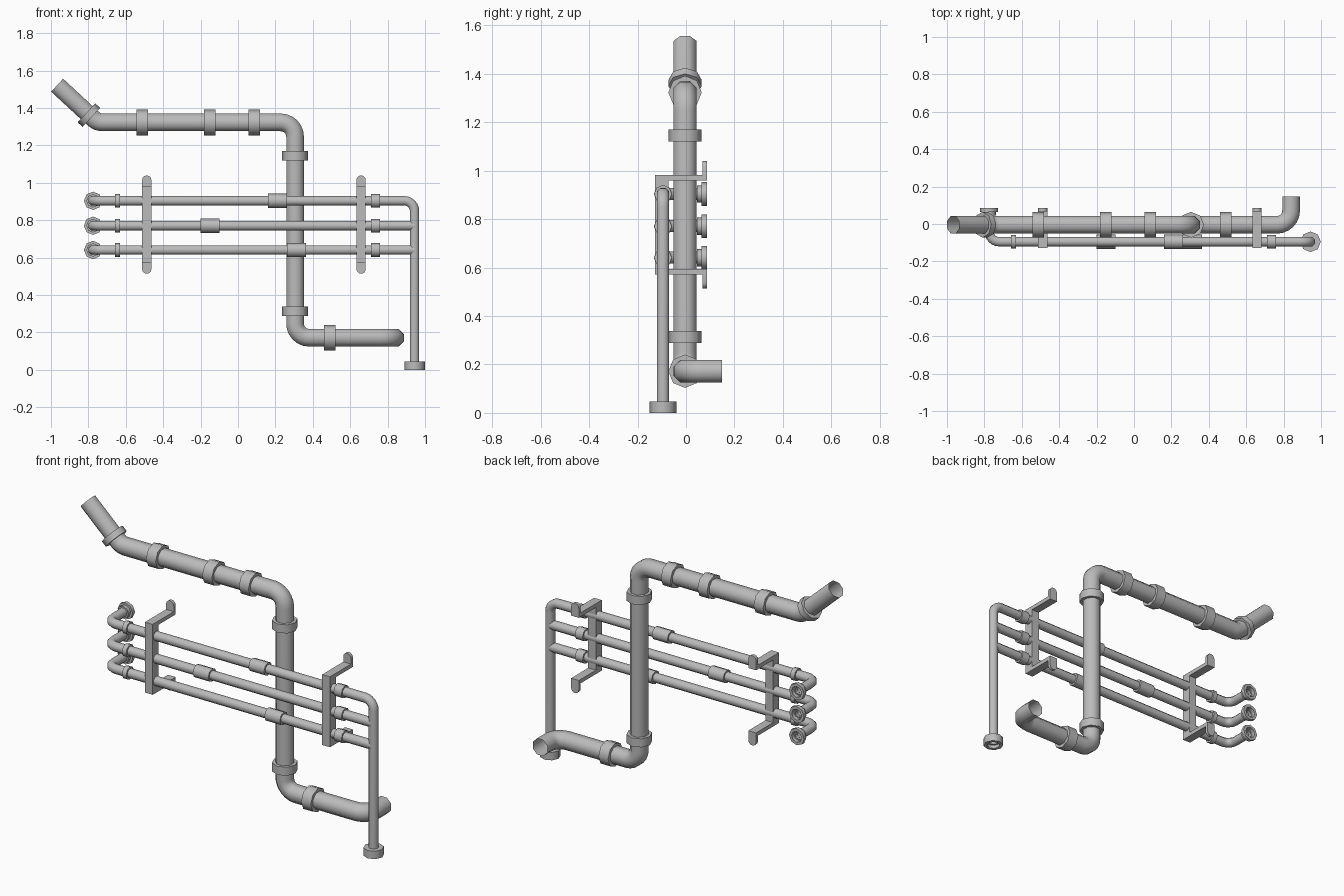
import bpy
import bmesh
import math
from mathutils import Vector

cube = bpy.data.objects.get("Cube")
if cube:
    bpy.data.objects.remove(cube, do_unlink=True)

gray = bpy.data.materials.new("pipe_gray")
gray.use_nodes = True
COLOR = (0.5, 0.5, 0.5, 1)
gray.diffuse_color = COLOR
gray.node_tree.nodes["Principled BSDF"].inputs["Base Color"].default_value = COLOR

SIDES = 8
BIG_Y, THIN_Y = -0.004, -0.095
BIG_R, THIN_R = 0.051, 0.027
X, Y, Z = Vector((1, 0, 0)), Vector((0, 1, 0)), Vector((0, 0, 1))


def finish(name, bm, recalc=True):
    if recalc:
        bmesh.ops.recalc_face_normals(bm, faces=bm.faces)
    mesh = bpy.data.meshes.new(name)
    bm.to_mesh(mesh)
    bm.free()
    mesh.materials.append(gray)
    mesh.shade_smooth()
    mesh.set_sharp_from_angle(angle=math.radians(50))
    obj = bpy.data.objects.new(name, mesh)
    bpy.context.collection.objects.link(obj)
    return obj


def add_ring(bm, center, u, v, radius, phase):
    ring = []
    for i in range(SIDES):
        a = 2 * math.pi * (i + phase) / SIDES
        ring.append(bm.verts.new(center + (u * math.cos(a) + v * math.sin(a)) * radius))
    return ring


def skin(bm, rings):
    for a, b in zip(rings, rings[1:]):
        for i in range(SIDES):
            j = (i + 1) % SIDES
            bm.faces.new((a[i], a[j], b[j], b[i]))


def rounded_path(points, bend, steps=6):
    """Replace each inner corner by an arc of the given centreline radius."""
    pts = [Vector(p) for p in points]
    path = [pts[0]]
    for p, c, n in zip(pts, pts[1:], pts[2:]):
        d_in, d_out = (c - p).normalized(), (n - c).normalized()
        turn = d_in.angle(d_out)
        start = c - d_in * bend * math.tan(turn / 2)
        side = (d_out - d_in * d_in.dot(d_out)).normalized()
        for k in range(steps + 1):
            a = turn * k / steps
            path.append(start + d_in * bend * math.sin(a) + side * bend * (1 - math.cos(a)))
    return path + [pts[-1]]


def pipe(name, points, radius, bend):
    """Open tube swept along a path with rounded corners."""
    path = rounded_path(points, bend)
    bm = bmesh.new()
    rings = []
    tangent = (path[1] - path[0]).normalized()
    u = Y if abs(tangent.y) < 0.5 else Z
    for i, p in enumerate(path):
        before = (p - path[i - 1]).normalized() if i else tangent
        after = (path[i + 1] - p).normalized() if i + 1 < len(path) else before
        new = (before + after).normalized()
        u = tangent.rotation_difference(new) @ u
        tangent = new
        rings.append(add_ring(bm, p, u, tangent.cross(u), radius, 0.5))
    skin(bm, rings)
    return finish(name, bm)


def lathe(name, origin, axis, profile, phase=0):
    """Ring-shaped fitting from (radius, distance along axis) points."""
    axis = Vector(axis).normalized()
    u = Y if abs(axis.y) < 0.5 else Z
    v = axis.cross(u)
    bm = bmesh.new()
    rings = [add_ring(bm, Vector(origin) + axis * d, u, v, r, phase) for r, d in profile]
    skin(bm, rings)
    return finish(name, bm)


def collar(name, origin, axis, inner, outer, length):
    h = length / 2
    return lathe(name, origin, axis, [(inner, -h), (outer, -h), (outer, h), (inner, h)])


def box(bm, lo, hi):
    verts = bmesh.ops.create_cube(bm, size=1)["verts"]
    for vert in verts:
        for k in range(3):
            vert.co[k] = lo[k] if vert.co[k] < 0 else hi[k]


# Large drain pipe
TIP = (-0.967, BIG_Y, 1.522)
ELBOW = (-0.752, BIG_Y, 1.323)
pipe("main_pipe", [TIP, ELBOW, (0.305, BIG_Y, 1.323), (0.305, BIG_Y, 0.172),
                   (0.84, BIG_Y, 0.172), (0.84, 0.148, 0.172)], BIG_R, 0.075)

# Collars on the large pipe
for x, z in ((-0.513, 1.323), (-0.15, 1.323), (0.087, 1.323), (0.49, 0.172)):
    collar("main_collar", (x, BIG_Y, z), X, 0.045, 0.069, 0.062)
for z in (1.145, 0.313):
    collar("riser_collar", (0.305, BIG_Y, z), Z, 0.045, 0.069, 0.05)
tilt = Vector(TIP) - Vector(ELBOW)
collar("elbow_collar", (-0.797, BIG_Y, 1.362), tilt, 0.045, 0.069, 0.036)

# Three thin pipes with their fittings
LEFT, RIGHT = -0.775, 0.944
for level, z, sleeve_x in (("top", 0.904, 0.211), ("middle", 0.771, -0.15), ("bottom", 0.641, 0.313)):
    points = [(LEFT, 0.066, z), (LEFT, THIN_Y, z), (RIGHT, THIN_Y, z)]
    if level == "top":
        points.append((RIGHT, THIN_Y, 0.02))
    pipe(level + "_thin_pipe", points, THIN_R, 0.055)
    collar(level + "_sleeve", (sleeve_x, THIN_Y, z), X, 0.024, 0.038, 0.1)
    collar(level + "_left_collar", (-0.645, THIN_Y, z), X, 0.024, 0.037, 0.027)
    collar(level + "_right_collar", (0.735, THIN_Y, z), X, 0.024, 0.037, 0.05)
    lathe(level + "_flange", (LEFT, 0, z), Y,
          [(0.025, 0.045), (0.036, 0.045), (0.036, 0.065), (0.049, 0.065),
           (0.049, 0.086), (0.032, 0.086), (0.032, 0.064), (0.024, 0.064)])

# Foot of the downpipe
lathe("pipe_foot", (RIGHT, THIN_Y, 0), Z,
      [(0.024, 0.046), (0.055, 0.046), (0.055, 0), (0.036, 0), (0.036, 0.02), (0.024, 0.02)])

# Wall brackets: front bar, two arms and rounded wall tabs
MID_Z, HALF_W = 0.777, 0.025
for side, x in (("right", -0.488), ("left", 0.658)):
    bm = bmesh.new()
    box(bm, (x - HALF_W, -0.127, 0.572), (x + HALF_W, -0.072, 0.982))
    for s in (1, -1):
        z_a, z_b = sorted((MID_Z + s * 0.183, MID_Z + s * 0.206))
        box(bm, (x - HALF_W, -0.126, z_a), (x + HALF_W, 0.086, z_b))
        outline = [(x - HALF_W, MID_Z + s * 0.184)]
        for k in range(7):
            a = math.pi * k / 6
            outline.append((x - HALF_W * math.cos(a), MID_Z + s * (0.238 + HALF_W * math.sin(a))))
        outline.append((x + HALF_W, MID_Z + s * 0.184))
        face = bm.faces.new([bm.verts.new((px, 0.068, pz)) for px, pz in outline])
        back = bmesh.ops.extrude_face_region(bm, geom=[face], use_keep_orig=True)["geom"]
        bmesh.ops.translate(bm, vec=Y * 0.018,
                            verts=[g for g in back if isinstance(g, bmesh.types.BMVert)])
    finish(side + "_bracket", bm)
